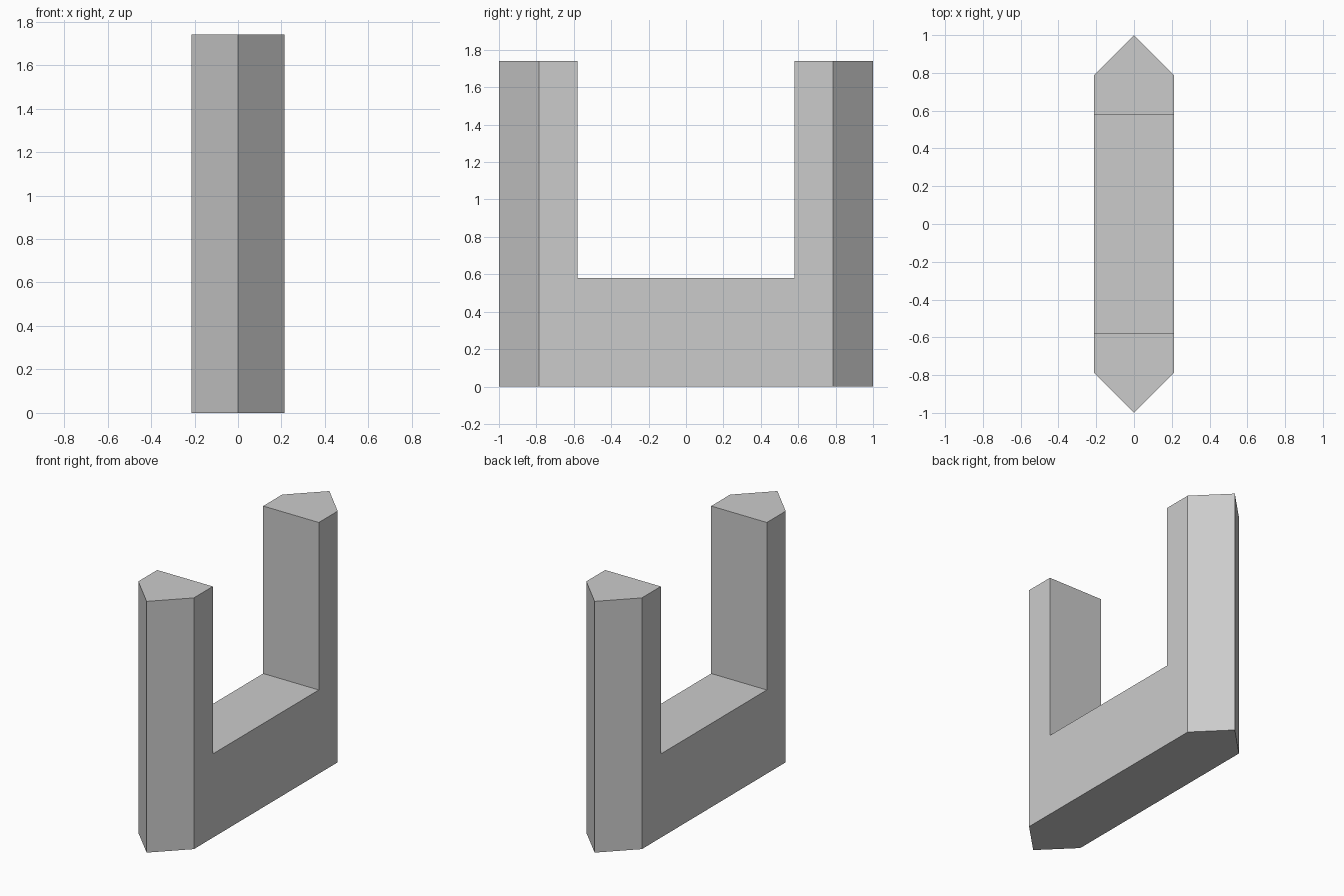
import bpy, bmesh, math

cube = bpy.data.objects.get("Cube")
if cube:
    bpy.data.objects.remove(cube, do_unlink=True)

HALF_WIDTH = 0.213   # half thickness along x
SHOULDER = 0.787     # where the pointed ends begin
TIP = 1.0            # pointed end along y
INNER = 0.58         # inner face of each upright
FLOOR = 0.58         # top of the connecting bar
HEIGHT = 1.74

# Plain grey material
grey = bpy.data.materials.new("plain_grey")
grey.use_nodes = True
colour = (0.6, 0.6, 0.6, 1)
grey.diffuse_color = colour
grey.node_tree.nodes["Principled BSDF"].inputs["Base Color"].default_value = colour


def u_section(bm, x, outer):
    """U-shaped outline in the y-z plane, reaching out to the given y."""
    outline = [(-outer, 0), (outer, 0), (outer, HEIGHT), (INNER, HEIGHT),
               (INNER, FLOOR), (-INNER, FLOOR), (-INNER, HEIGHT), (-outer, HEIGHT)]
    return [bm.verts.new((x, y, z)) for y, z in outline]


# U-shaped bracket: two flat sides, with a longer section in the middle
bm = bmesh.new()
sections = [u_section(bm, -HALF_WIDTH, SHOULDER),
            u_section(bm, 0, TIP),
            u_section(bm, HALF_WIDTH, SHOULDER)]
for a, b in zip(sections, sections[1:]):
    for i in range(len(a)):
        j = (i + 1) % len(a)
        bm.faces.new((a[i], a[j], b[j], b[i]))
bm.faces.new(sections[0])
bm.faces.new(sections[-1])

# Merge the flat halves into single faces
bmesh.ops.dissolve_limit(bm, angle_limit=math.radians(1),
                         verts=bm.verts[:], edges=bm.edges[:])
bmesh.ops.recalc_face_normals(bm, faces=bm.faces[:])

mesh = bpy.data.meshes.new("u_bracket")
bm.to_mesh(mesh)
bm.free()
mesh.materials.append(grey)
bracket = bpy.data.objects.new("u_bracket", mesh)
bpy.context.collection.objects.link(bracket)
